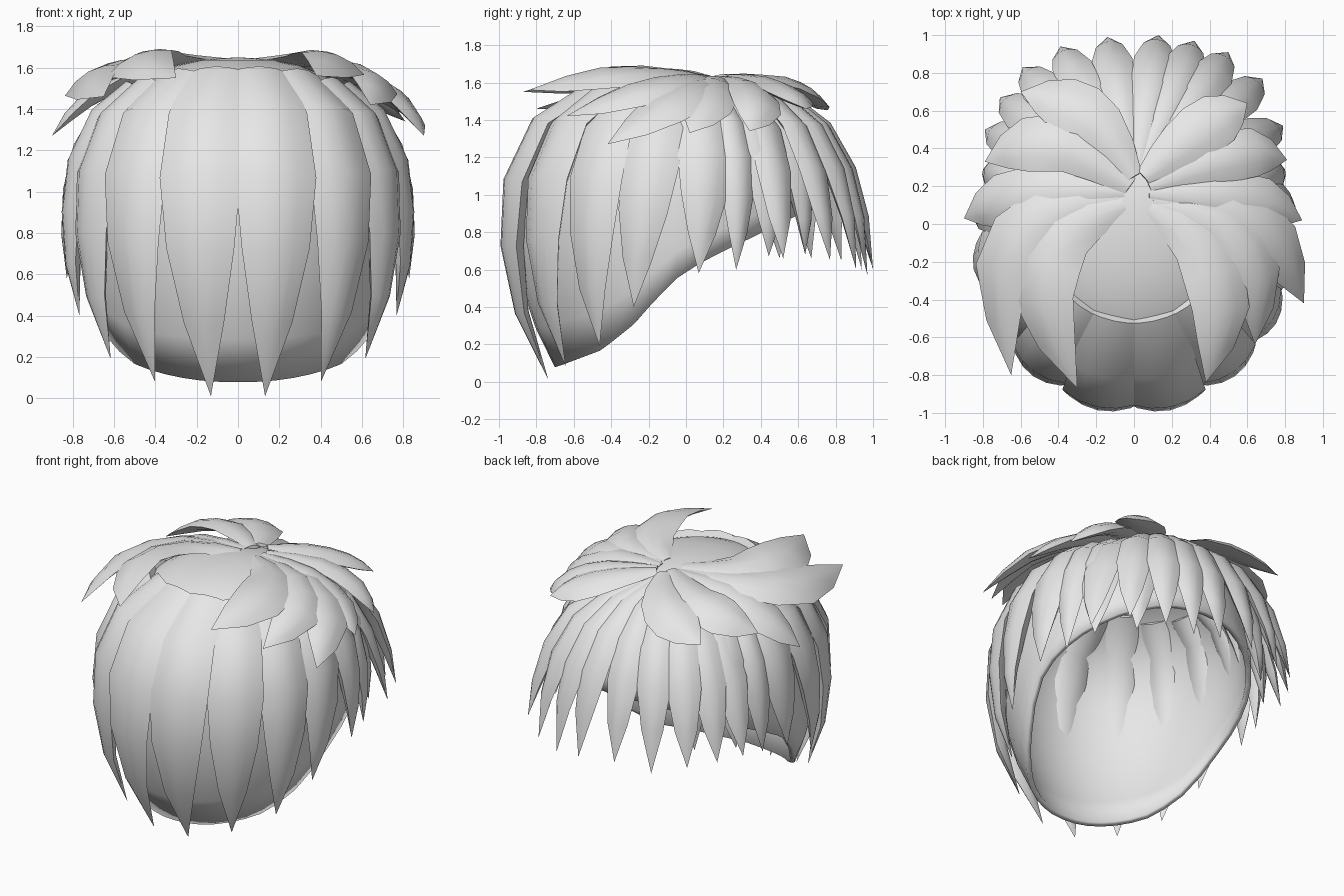
import bpy, bmesh, math
from mathutils import Vector

if "Cube" in bpy.data.objects:
    bpy.data.objects.remove(bpy.data.objects["Cube"])

hair = bpy.data.materials.new("hair_grey")
hair.diffuse_color = (0.8, 0.8, 0.8, 1)
hair.use_nodes = True
hair.node_tree.nodes["Principled BSDF"].inputs["Base Color"].default_value = hair.diffuse_color


def finish(name, bm, angle=40):
    bmesh.ops.remove_doubles(bm, verts=bm.verts, dist=0.0005)
    bmesh.ops.recalc_face_normals(bm, faces=bm.faces)
    mesh = bpy.data.meshes.new(name)
    bm.to_mesh(mesh)
    bm.free()
    for p in mesh.polygons:
        p.use_smooth = True
    mesh.set_sharp_from_angle(angle=math.radians(angle))
    mesh.materials.append(hair)
    ob = bpy.data.objects.new(name, mesh)
    bpy.context.collection.objects.link(ob)
    return ob


def lerp_table(table, v):
    if v <= table[0][0]:
        return table[0][1]
    for (a, fa), (b, fb) in zip(table, table[1:]):
        if v <= b:
            return fa + (fb - fa) * (v - a) / (b - a)
    return table[-1][1]


# Head shape: horizontal scale by height, and a point on it by azimuth
def fullness(z):
    if z > 0.85:
        return max(0.0, 1 - min(1, (z - 0.85) / 0.8) ** 2.6) ** 0.4545
    return 1 - 0.27 * ((0.85 - z) / 0.8) ** 2


def on_head(az, z, off=0.0):
    f = fullness(z)
    ry = 0.87 if math.cos(az) > 0 else 0.78
    return Vector(((0.77 * f + off) * math.sin(az),
                   -0.05 - (ry * f + off) * math.cos(az), z))


# Cap with a slanted lower edge
EDGE = [(-0.69, 0.08), (-0.45, 0.17), (-0.25, 0.33), (-0.1, 0.52),
        (0.1, 0.65), (0.35, 0.77), (0.72, 0.95)]


def build_cap():
    n, rows = 40, 12
    bm = bmesh.new()
    grid = []
    for i in range(n):
        az = 2 * math.pi * i / n
        zb = 0.5
        for _ in range(30):
            zb = 0.5 * zb + 0.5 * lerp_table(EDGE, on_head(az, zb).y)
        col = []
        for j in range(rows + 1):
            z = zb + (1.65 - zb) * math.sin(j / rows * math.pi / 2)
            col.append(bm.verts.new(on_head(az, z)))
        grid.append(col)
    for i in range(n):
        a, b = grid[i], grid[(i + 1) % n]
        for j in range(rows):
            bm.faces.new((a[j], b[j], b[j + 1], a[j + 1]))
    ob = finish("cap", bm)
    mod = ob.modifiers.new("thickness", "SOLIDIFY")
    mod.thickness = 0.035
    mod.offset = -1


# Lens-shaped lock along a path, widest in the middle, pointed at the tip
def lock(name, pts, widths, out, inn, centre):
    bm = bmesh.new()
    rings = []
    last = len(pts) - 1
    wmax = max(widths)
    for i, (p, w) in enumerate(zip(pts, widths)):
        t = (pts[min(i + 1, last)] - pts[max(i - 1, 0)]).normalized()
        nrm = p - centre
        nrm = (nrm - t * nrm.dot(t)).normalized()
        side = t.cross(nrm)
        k = w / wmax
        ring = []
        for s in (-1, -0.5, 0, 0.5, 1):
            ring.append(p + side * (s * w / 2) + nrm * (out * k * (1 - s * s)))
        for s in (0.5, 0, -0.5):
            ring.append(p + side * (s * w / 2) - nrm * (inn * k * (1 - s * s)))
        rings.append([bm.verts.new(v) for v in ring])
    for a, b in zip(rings, rings[1:]):
        for j in range(8):
            k = (j + 1) % 8
            bm.faces.new((a[j], a[k], b[k], b[j]))
    bm.faces.new(rings[0])
    bmesh.ops.dissolve_degenerate(bm, dist=0.0005, edges=bm.edges)
    finish(name, bm)


def smooth_path(ctrl, steps=2):
    c = [Vector(p) for p in ctrl]
    c = [2 * c[0] - c[1]] + c + [2 * c[-1] - c[-2]]
    res = []
    for i in range(1, len(c) - 2):
        for s in range(steps):
            t = s / steps
            a, b, d, e = c[i - 1:i + 3]
            res.append(0.5 * (2 * b + (d - a) * t + (2 * a - 5 * b + 4 * d - e) * t * t
                              + (3 * b - a - 3 * d + e) * t ** 3))
    return res + [c[-2]]


build_cap()

# Hanging locks round the head: azimuth at top, azimuth at tip, top z, tip z, width
HANGING = [(14, 12, 1.57, 0.01, 0.40), (40, 37, 1.56, 0.08, 0.36),
           (62, 59, 1.52, 0.19, 0.33), (83, 75, 1.5, 0.40, 0.32),
           (103, 98, 1.5, 0.58, 0.30), (115, 112, 1.48, 0.60, 0.22),
           (128, 125, 1.48, 0.67, 0.28), (146, 143, 1.48, 0.68, 0.24)]
KS = (0, 0.12, 0.32, 0.54, 0.77, 1)
OFFS = (0.0, 0.03, 0.035, 0.05, 0.07, 0.09)
TAPER = (0.8, 0.9, 1, 0.84, 0.5, 0)
for sgn, label in ((1, "right"), (-1, "left")):
    for i, (a0, a1, top, tip, w) in enumerate(HANGING):
        pts = [on_head(math.radians(sgn * (a0 + (a1 - a0) * k)), top + (tip - top) * k, o)
               for k, o in zip(KS, OFFS)]
        lock(f"hanging_lock_{label}_{i}", pts, [w * t for t in TAPER],
             0.055, 0.09, Vector((0, -0.05, 0.75)))

# Fringe fanning from the crown over the short side: tip positions
FRINGE = [(-0.79, 0.50, 0.66), (-0.71, 0.67, 0.66), (-0.59, 0.83, 0.65),
          (-0.39, 0.94, 0.60), (-0.14, 0.99, 0.63), (0.13, 1.0, 0.60),
          (0.32, 0.97, 0.57), (0.50, 0.91, 0.60), (0.68, 0.77, 0.65),
          (0.79, 0.52, 0.66)]
for i, (x, y, z) in enumerate(FRINGE):
    pts = [Vector((x * k, 0.2 + (y - 0.2) * k, h)) for k, h in
           ((0.12, 1.60), (0.45, 1.51), (0.68, 1.36), (0.84, 1.13), (0.94, 0.88), (1, z))]
    lock(f"fringe_lock_{i}", pts, [0.22 * t for t in (0.35, 0.75, 0.95, 1, 0.65, 0)],
         0.04, 0.05, Vector((0, 0, 0.7)))

# Flat upper locks sweeping out from the crown: width, then path
UPPER = [
    (0.36, (-0.05, 0.10, 1.63), (-0.36, -0.05, 1.63), (-0.48, -0.40, 1.62), (-0.30, -0.87, 1.55)),
    (0.34, (0.08, 0.08, 1.63), (0.34, -0.10, 1.63), (0.46, -0.45, 1.62), (0.38, -0.84, 1.56)),
    (0.34, (-0.08, 0.13, 1.62), (-0.47, 0.05, 1.60), (-0.70, -0.25, 1.54), (-0.65, -0.80, 1.46)),
    (0.30, (0.10, 0.10, 1.62), (0.45, 0.00, 1.60), (0.65, -0.28, 1.53), (0.64, -0.64, 1.42)),
    (0.30, (-0.05, 0.17, 1.62), (-0.42, 0.17, 1.58), (-0.72, 0.12, 1.44), (-0.90, 0.03, 1.27)),
    (0.32, (0.10, 0.12, 1.62), (0.50, 0.06, 1.57), (0.76, -0.12, 1.45), (0.90, -0.42, 1.27)),
    (0.32, (-0.02, 0.20, 1.63), (-0.33, 0.40, 1.60), (-0.58, 0.42, 1.54), (-0.79, 0.33, 1.45)),
    (0.28, (0.08, 0.16, 1.62), (0.42, 0.15, 1.58), (0.70, 0.11, 1.46), (0.89, 0.02, 1.33)),
    (0.32, (0.00, 0.25, 1.63), (-0.18, 0.52, 1.59), (-0.38, 0.64, 1.52), (-0.60, 0.70, 1.46)),
    (0.30, (0.05, 0.25, 1.63), (0.25, 0.42, 1.59), (0.45, 0.56, 1.52), (0.60, 0.64, 1.46)),
    (0.28, (0.08, 0.20, 1.62), (0.40, 0.33, 1.57), (0.64, 0.38, 1.46), (0.81, 0.34, 1.34)),
]
for i, (w, *ctrl) in enumerate(UPPER):
    lock(f"upper_lock_{i}", smooth_path(ctrl),
         [w * t for t in (0.3, 0.62, 0.85, 1, 0.95, 0.62, 0)],
         0.05, 0.03, Vector((0, 0, 0.4)))
